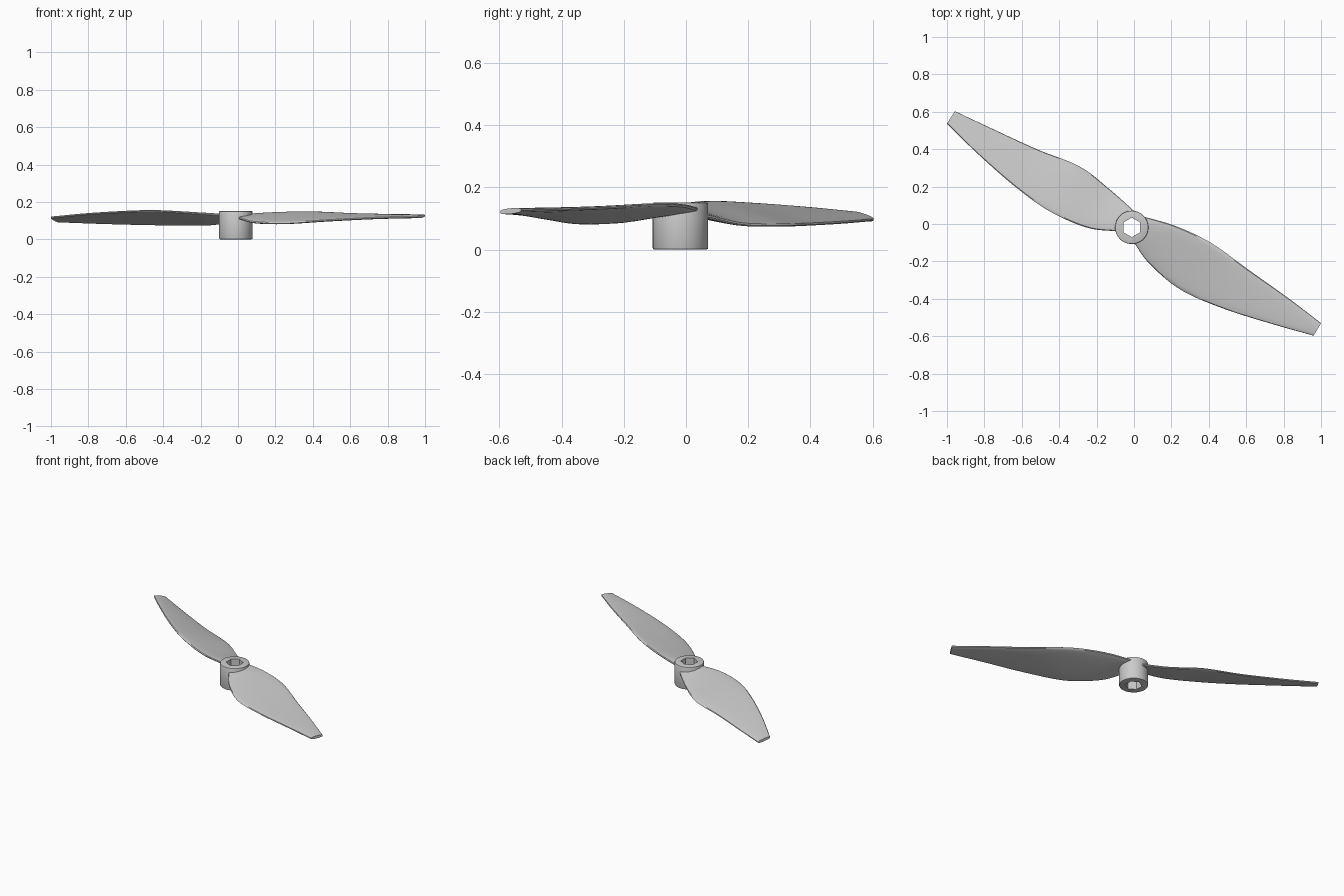
import bpy, bmesh, math
from mathutils import Vector

if "Cube" in bpy.data.objects:
    bpy.data.objects.remove(bpy.data.objects["Cube"])

CX, CY = -0.012, -0.018   # shaft axis


def shade(ob):
    bpy.ops.object.select_all(action='DESELECT')
    ob.select_set(True)
    bpy.context.view_layer.objects.active = ob
    bpy.ops.object.shade_smooth_by_angle(angle=math.radians(35))


def new_object(name, bm):
    bmesh.ops.recalc_face_normals(bm, faces=bm.faces)
    me = bpy.data.meshes.new(name)
    bm.to_mesh(me)
    bm.free()
    ob = bpy.data.objects.new(name, me)
    bpy.context.collection.objects.link(ob)
    return ob


def catmull(pts, steps):
    """Smooth curve through the given points."""
    p = [Vector(q) for q in pts]
    p = [2 * p[0] - p[1]] + p + [2 * p[-1] - p[-2]]
    out = []
    for i in range(1, len(p) - 2):
        a, b, c, d = p[i - 1:i + 3]
        for k in range(steps):
            t = k / steps
            out.append(0.5 * (2 * b + (c - a) * t + (2 * a - 5 * b + 4 * c - d) * t * t
                              + (3 * b - a - 3 * c + d) * t ** 3))
    return out + [p[-2]]


def blade(name, high_edge, low_edge, seg=24):
    """Loft rounded plate sections between the two edge curves."""
    hi, lo = catmull(high_edge, 8), catmull(low_edge, 8)
    bm = bmesh.new()
    rings = []
    for i, (a, b) in enumerate(zip(hi, lo)):
        mid, half = (a + b) / 2, (a - b) / 2
        span = (hi[-1] + lo[-1] - hi[0] - lo[0]).normalized()
        up = half.cross(span).normalized()
        if up.z < 0:
            up = -up
        thick = 0.012 - 0.003 * i / (len(hi) - 1)
        ring = []
        for k in range(seg):
            w = 2 * math.pi * k / seg
            s = math.sin(w)
            ring.append(bm.verts.new(mid + half * math.cos(w)
                        + up * thick * math.copysign(abs(s) ** 0.6, s)))
        rings.append(ring)
    for r, q in zip(rings, rings[1:]):
        for k in range(seg):
            n = (k + 1) % seg
            bm.faces.new((r[k], r[n], q[n], q[k]))
    bm.faces.new(rings[0])
    bm.faces.new(rings[-1])
    return new_object(name, bm)


# Hub: cylinder with slightly eased rims
bpy.ops.mesh.primitive_cylinder_add(vertices=64, radius=0.089, depth=0.151, location=(CX, CY, 0.0755))
hub = bpy.context.object
hub.name = "hub"
bev = hub.modifiers.new("rim", 'BEVEL')
bev.width, bev.segments, bev.limit_method = 0.005, 2, 'ANGLE'

# Two twisted blades
right = blade("right_blade",
              [(.05, .04, .13), (.22, -.01, .142), (.41, -.10, .145),
               (.62, -.25, .136), (.83, -.40, .13), (1.0, -.53, .127)],
              [(0, -.10, .115), (.085, -.215, .09), (.25, -.352, .085),
               (.48, -.453, .10), (.74, -.535, .114), (.96, -.597, .12)])
left = blade("left_blade",
             [(-.08, -.04, .13), (-.25, -.02, .143), (-.45, .067, .153),
              (-.63, .195, .148), (-.83, .37, .135), (-1.0, .537, .118)],
             [(0, .07, .105), (-.13, .185, .08), (-.29, .307, .077),
              (-.52, .40, .08), (-.77, .515, .087), (-.957, .603, .095)])

# Hexagonal shaft hole through everything
bpy.ops.mesh.primitive_cylinder_add(vertices=6, radius=0.052, depth=0.4, location=(CX, CY, 0.08))
cutter = bpy.context.object
cutter.name = "shaft_hole_cutter"
for ob in (hub, right, left):
    m = ob.modifiers.new("shaft_hole", 'BOOLEAN')
    m.operation, m.solver, m.object = 'DIFFERENCE', 'EXACT', cutter
    bpy.context.view_layer.objects.active = ob
    for mod in [x.name for x in ob.modifiers]:
        bpy.ops.object.modifier_apply(modifier=mod)
    shade(ob)
bpy.data.objects.remove(cutter)
